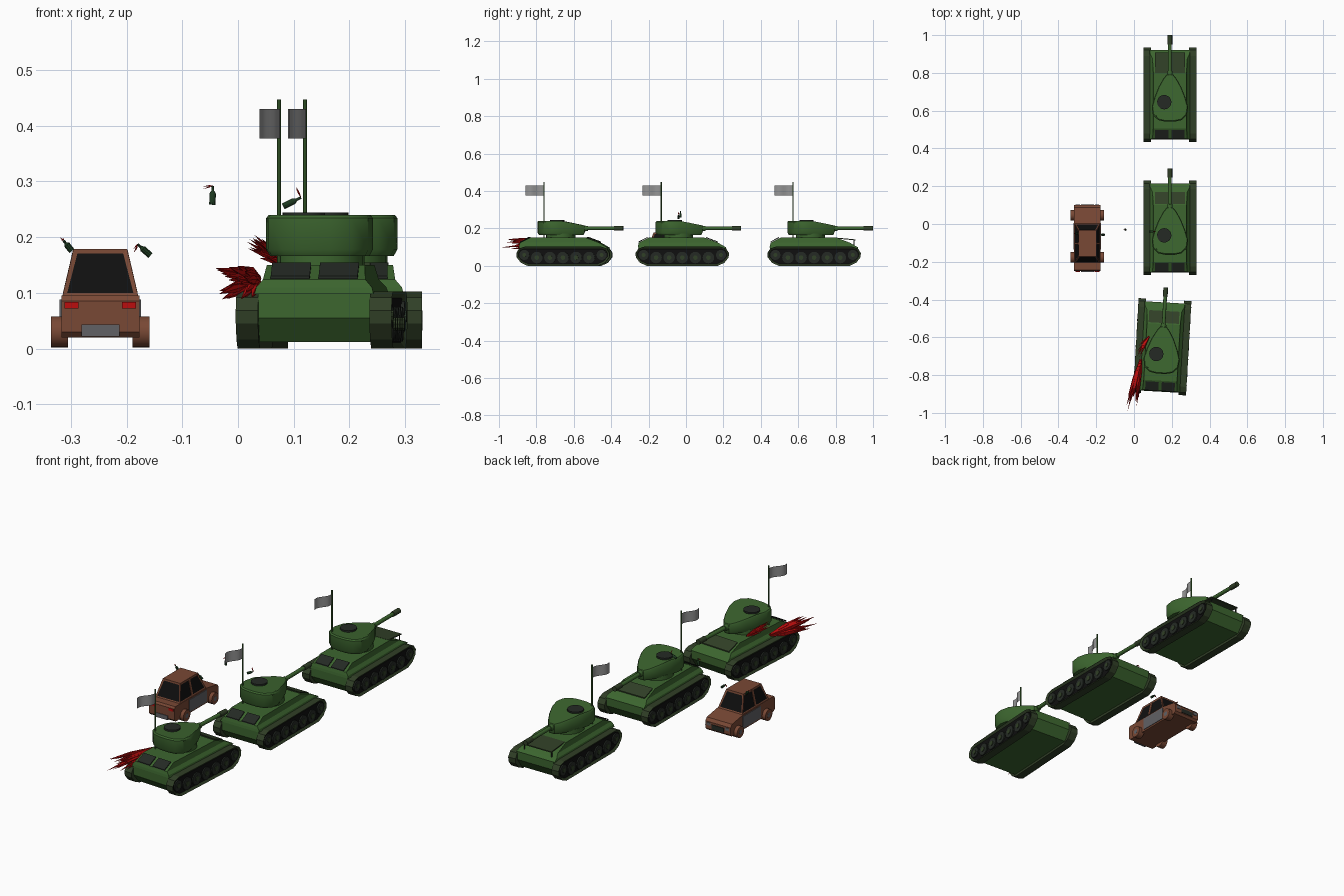
import bpy, bmesh, math, random
from mathutils import Matrix, Vector

cube = bpy.data.objects.get("Cube")
if cube:
    bpy.data.objects.remove(cube)
random.seed(4)


def material(name, *rgb):
    m = bpy.data.materials.new(name)
    m.use_nodes = True
    m.diffuse_color = (*rgb, 1)
    m.node_tree.nodes["Principled BSDF"].inputs["Base Color"].default_value = (*rgb, 1)
    return m


GREEN = material("armour green", 0.045, 0.13, 0.028)
OLIVE = material("track olive", 0.03, 0.05, 0.02)
DARK = material("dark metal", 0.018, 0.023, 0.018)
BLACK = material("black glass", 0.005, 0.005, 0.005)
GREY = material("flag grey", 0.3, 0.3, 0.3)
STEEL = material("panel grey", 0.12, 0.12, 0.13)
RED = material("flame red", 0.5, 0.004, 0.004)
BROWN = material("car brown", 0.19, 0.065, 0.035)
BOTTLE = material("bottle green", 0.012, 0.04, 0.014)

frame = Matrix()  # placement of the vehicle being built


def finish(bm, name, mats, smooth=False):
    bm.transform(frame)
    me = bpy.data.meshes.new(name)
    bm.to_mesh(me)
    bm.free()
    for m in mats:
        me.materials.append(m)
    if smooth:
        for p in me.polygons:
            p.use_smooth = True
        me.set_sharp_from_angle(angle=math.radians(35))
    ob = bpy.data.objects.new(name, me)
    bpy.context.collection.objects.link(ob)
    return ob


def loft_mesh(rings, bm=None):
    """Skin a list of equal closed rings and cap both ends."""
    bm = bm or bmesh.new()
    rows = [[bm.verts.new(p) for p in ring] for ring in rings]
    n = len(rows[0])
    for a, b in zip(rows, rows[1:]):
        for i in range(n):
            j = (i + 1) % n
            bm.faces.new((a[i], a[j], b[j], b[i]))
    bm.faces.new(rows[0][::-1])
    bm.faces.new(rows[-1])
    bmesh.ops.recalc_face_normals(bm, faces=bm.faces)
    return bm


def side_prism(profile, x0, x1):
    return loft_mesh([[(x, y, z) for y, z in profile] for x in (x0, x1)])


def rect(x, y0, y1, z0, z1=None):
    z1 = z0 if z1 is None else z1
    return [(-x, y0, z0), (x, y0, z0), (x, y1, z1), (-x, y1, z1)]


def box(name, mat, xs, ys, zs):
    prof = [(ys[0], zs[0]), (ys[1], zs[0]), (ys[1], zs[1]), (ys[0], zs[1])]
    return finish(side_prism(prof, *xs), name, [mat])


def spindle(p, q, stations, n, bm=None):
    """Round body from p to q; stations are (position, radius)."""
    p, q = Vector(p), Vector(q)
    rot = (q - p).to_track_quat('Z', 'Y')
    rings = []
    for t, r in stations:
        c = p.lerp(q, t)
        rings.append([c + rot @ Vector((r * math.cos(a), r * math.sin(a), 0))
                      for a in (math.tau * i / n for i in range(n))])
    return loft_mesh(rings, bm)


def tube(name, mat, p, q, r, n=16, r2=None):
    r2 = r if r2 is None else r2
    return finish(spindle(p, q, [(0, r), (1, r2)], n), name, [mat], True)


def plate(name, mat, xs, a, b, thick=0.005):
    """Thin sloping plate between the (y, z) points a and b."""
    prof = [a, b, (b[0], b[1] + thick), (a[0], a[1] + thick)]
    return finish(side_prism(prof, *xs), name, [mat])


def flame(name, base, tip, width, count):
    bm = bmesh.new()
    base, tip = Vector(base), Vector(tip)
    for _ in range(count):
        off = Vector([random.uniform(-1, 1) for _ in range(3)]) * width
        end = base.lerp(tip, random.uniform(0.6, 1)) + off
        spindle(base + off * 0.15, end,
                [(0, width * .1), (.5, width * .3), (1, width * .01)], 5, bm)
    return finish(bm, name, [RED])


def bottle(base, top, y, fire):
    p, q = Vector((base[0], y, base[1])), Vector((top[0], y, top[1]))
    finish(spindle(p, q, [(0, .006), (.6, .006), (.75, .0025), (1, .0025)], 10),
           "bottle", [BOTTLE], True)
    flame("bottle_flame", q, (fire[0], y, fire[1]), 0.003, 6)


def track(s):
    prof = [(-.19, 0), (.19, 0), (.225, .016), (.248, .045), (.25, .068), (.235, .092),
            (.205, .102), (-.205, .102), (-.235, .092), (-.25, .068), (-.248, .045), (-.225, .016)]
    bm = side_prism(prof, s * .1, s * .14)
    outer = [f for f in bm.faces if f.normal.x * s > .9]
    bmesh.ops.inset_individual(bm, faces=outer, thickness=.011, depth=-.008)
    outer[0].material_index = 1
    finish(bm, "track", [OLIVE, BLACK])
    wheels = [(-.07 * k, .044, .031) for k in range(-2, 3)] + [(-.207, .058, .027), (.207, .058, .027)]
    for y, z, r in wheels:
        tube("road_wheel", DARK, (s * .125, y, z), (s * .138, y, z), r)
        tube("wheel_hub", OLIVE, (s * .13, y, z), (s * .141, y, z), r * .4, 10)


def tank(x, y, turn, raised):
    global frame
    frame = Matrix.Translation((x, y, 0)) @ Matrix.Rotation(math.radians(turn), 4, 'Z')
    for s in (-1, 1):
        track(s)
    # Hull
    low = [(-.235, .055), (-.2, .012), (.2, .012), (.235, .06), (.235, .1), (-.235, .1)]
    finish(side_prism(low, -.101, .101), "lower_hull", [GREEN])
    finish(loft_mesh([rect(.107, -.238, .235, .098), rect(.104, -.236, .215, .11),
                      rect(.092, -.232, .19, .124), rect(.088, -.18, .12, .15)]),
           "upper_hull", [GREEN])
    for s in (-1, 1):
        plate("engine_grille", DARK, sorted((s * .008, s * .078)), (-.234, .125), (-.187, .149))
    # Front plate, lifted on posts or lying on the slope
    if raised:
        plate("front_plate", OLIVE, (-.08, .08), (.115, .146), (.222, .136))
        for s in (-1, 1):
            tube("plate_post", DARK, (s * .076, .213, .1), (s * .076, .213, .138), .003, 8)
    else:
        plate("front_plate", OLIVE, (-.08, .08), (.126, .149), (.19, .125))
    # Turret
    tube("turret_ring", GREEN, (0, -.02, .145), (0, -.02, .172), .078, 24)
    half = [(.016, .108), (.035, .085), (.06, .04), (.082, -.015), (.096, -.065),
            (.09, -.108), (.062, -.135), (.025, -.143)]
    egg = half + [(-a, b) for a, b in reversed(half)]
    roof = lambda b: .24 - max(0, b + .01) * .2
    finish(loft_mesh([[(a * .93, b * .95, .166) for a, b in egg],
                      [(a, b, .178) for a, b in egg],
                      [(a, b, roof(b) - .006) for a, b in egg],
                      [(a * .95, b * .96, roof(b)) for a, b in egg]]),
           "turret", [GREEN], True)
    tube("turret_hatch", DARK, (-.03, -.04, .236), (-.03, -.04, .244), .038, 20)
    tube("gun_mantlet", GREEN, (0, .07, .198), (0, .125, .2), .02, 16, .013)
    tube("gun_barrel", GREEN, (0, .1, .2), (0, .29, .2), .0095, 14)
    tube("gun_muzzle", OLIVE, (0, .265, .2), (0, .315, .2), .0125, 14)
    # Flag
    tube("flag_pole", GREEN, (-.07, -.113, .15), (-.07, -.113, .447), .0035, 8)
    bm = bmesh.new()
    cols = []
    for i in range(13):
        t = i / 12
        px = -.07 - .028 * t + .008 * math.sin(t * math.tau)
        cols.append([bm.verts.new((px, -.113 - .1 * t, z)) for z in (.377, .43)])
    for a, b in zip(cols, cols[1:]):
        bm.faces.new((a[0], b[0], b[1], a[1]))
    finish(bm, "flag", [GREY], True)
    frame = Matrix()


def car(x, y):
    global frame
    frame = Matrix.Translation((x, y, 0))
    # Body and cabin
    prof = [(-.165, .02), (.165, .02), (.175, .03), (.175, .066), (.163, .08),
            (.075, .095), (-.168, .095), (-.175, .085), (-.175, .03)]
    finish(side_prism(prof, -.07, .07), "car_body", [BROWN])
    bm = loft_mesh([rect(.068, -.13, .078, .094), rect(.048, -.098, .042, .179)])
    sides = [f for f in bm.faces if abs(f.normal.z) < .9]
    bmesh.ops.inset_individual(bm, faces=sides, thickness=.011, depth=-.002)
    for f in sides:
        f.material_index = 1
    finish(bm, "car_cabin", [BROWN, BLACK])
    for s in (-1, 1):
        # Door pillar, door panel, wheels and lamps
        finish(loft_mesh([[(s * .067, -.034, .1), (s * .067, -.022, .1), (s * .06, -.022, .1), (s * .06, -.034, .1)],
                          [(s * .049, -.034, .177), (s * .049, -.022, .177),
                           (s * .042, -.022, .177), (s * .042, -.034, .177)]]),
               "door_pillar", [BROWN])
        box("door_panel", STEEL, sorted((s * .066, s * .073)), (-.06, .08), (.028, .088))
        for wy in (-.102, .122):
            tube("car_wheel", BROWN, (s * .058, wy, .03), (s * .088, wy, .03), .028, 16)
            tube("car_wheel_hub", STEEL, (s * .08, wy, .03), (s * .0885, wy, .03), .012, 10)
        box("tail_lamp", RED, sorted((s * .039, s * .064)), (-.178, -.17), (.072, .084))
        box("head_lamp", STEEL, sorted((s * .04, s * .062)), (.17, .178), (.048, .062))
    box("rear_plate", STEEL, (-.034, .034), (-.178, -.17), (.022, .043))
    box("front_grille", DARK, (-.034, .034), (.17, .178), (.034, .056))
    frame = Matrix()


tank(.19, .685, 0, True)
tank(.19, -.02, 0, False)
tank(.15, -.65, -3.3, False)
car(-.247, -.075)

# Fires on the last tank
flame("engine_fire", (.035, -.72, .125), (-.015, -.97, .115), .03, 34)
flame("deck_fire", (.08, -.595, .155), (.015, -.69, .19), .015, 18)

# Thrown bottles: base, neck, height and fire direction
bottle((-.046, .258), (-.045, .292), -.03, (-.064, .288))
bottle((.081, .255), (.113, .271), -.04, (.104, .291))
bottle((-.157, .167), (-.18, .187), -.057, (-.187, .172))
bottle((-.298, .175), (-.313, .194), -.05, (-.317, .197))
